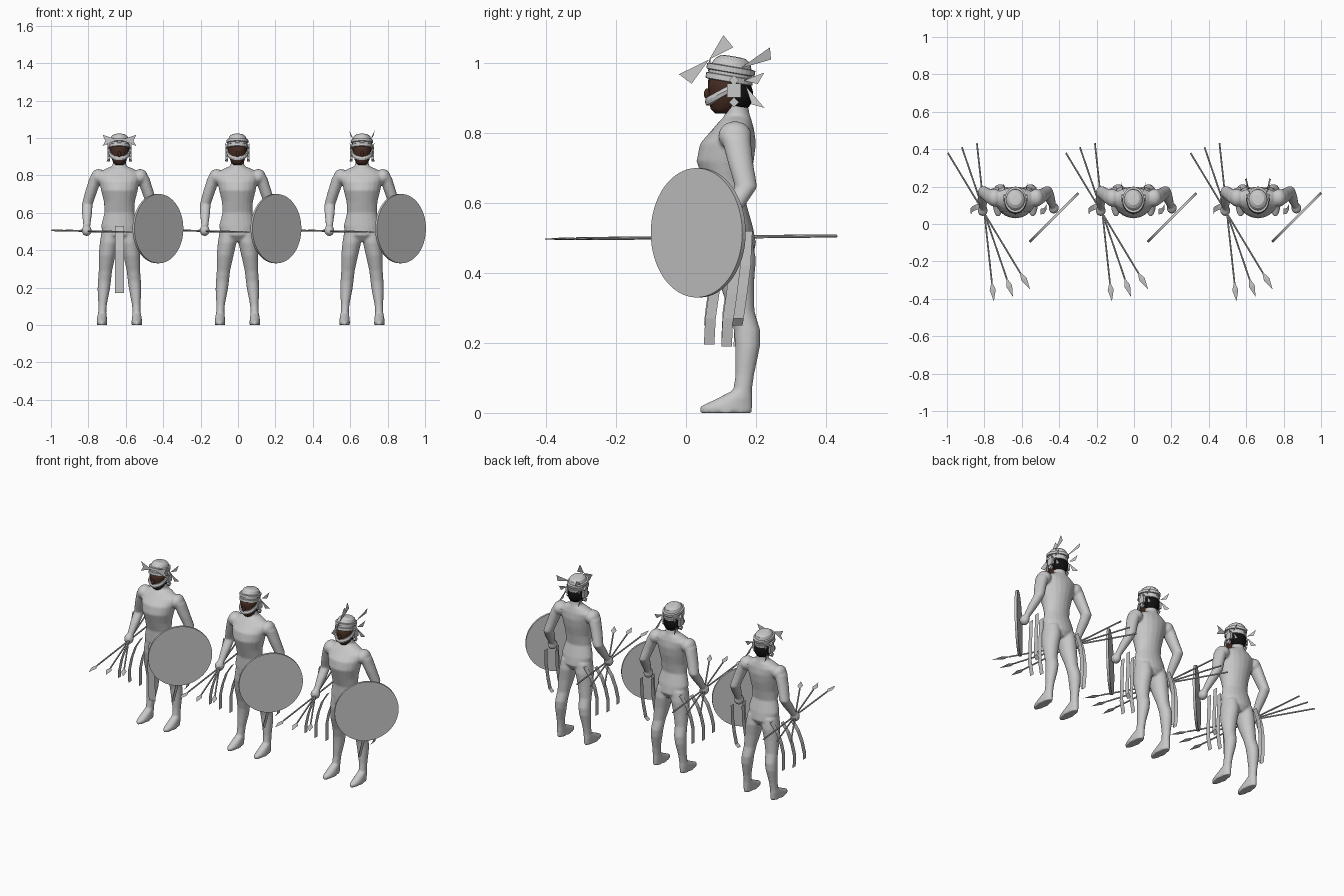
import bpy, bmesh, math
from mathutils import Vector, Matrix

if "Cube" in bpy.data.objects:
    bpy.data.objects.remove(bpy.data.objects["Cube"])


def material(name, rgb):
    m = bpy.data.materials.new(name)
    m.diffuse_color = (*rgb, 1)
    m.use_nodes = True
    m.node_tree.nodes["Principled BSDF"].inputs["Base Color"].default_value = m.diffuse_color
    return m


GREY = material("light grey", (0.58, 0.58, 0.58))
BROWN = material("dark brown skin", (0.06, 0.025, 0.016))
BLACK = material("black hair", (0.005, 0.005, 0.005))


def finish(name, bm, mat=GREY, smooth=True):
    bmesh.ops.recalc_face_normals(bm, faces=bm.faces)
    me = bpy.data.meshes.new(name)
    bm.to_mesh(me)
    bm.free()
    me.materials.append(mat)
    ob = bpy.data.objects.new(name, me)
    bpy.context.collection.objects.link(ob)
    if smooth:
        me.shade_smooth()
    return ob


def loft(bm, rings, n=20):
    """Stack of horizontal ellipses (x, y, z, rx, ry), capped."""
    loops = [[bm.verts.new((x + rx * math.cos(2 * math.pi * i / n),
                            y + ry * math.sin(2 * math.pi * i / n), z))
              for i in range(n)] for x, y, z, rx, ry in rings]
    for a, b in zip(loops, loops[1:]):
        for i in range(n):
            j = (i + 1) % n
            bm.faces.new((a[i], a[j], b[j], b[i]))
    bm.faces.new(loops[0])
    bm.faces.new(loops[-1])


def ball(bm, c, r):
    bmesh.ops.create_uvsphere(bm, u_segments=20, v_segments=12, radius=1,
                              matrix=Matrix.Translation(c) @ Matrix.Diagonal((*r, 1)))


def plates(name, polys):
    bm = bmesh.new()
    for p in polys:
        bm.faces.new([bm.verts.new(v) for v in p])
    return finish(name, bm, smooth=False)


def ribbon(path, w):
    """Quads along a path of (x, y, z), w wide in y."""
    out = []
    for (x, y, z), (u, v, t) in zip(path, path[1:]):
        out.append([(x, y - w, z), (x, y + w, z), (u, v + w, t), (u, v - w, t)])
    return out


# Body: torso, legs, arms and fists blended into one skin
bm = bmesh.new()
loft(bm, [(0, .14, .445, .04, .04), (0, .135, .48, .09, .066), (0, .13, .53, .098, .062),
          (0, .12, .60, .08, .052), (0, .115, .66, .083, .066), (0, .112, .72, .098, .082),
          (0, .12, .77, .108, .08), (0, .135, .81, .115, .06), (0, .142, .835, .075, .046),
          (0, .147, .85, .038, .036), (0, .142, .90, .031, .031)])
for s in (-1, 1):
    loft(bm, [(s * .093, .115, 0, .028, .075), (s * .093, .115, .018, .028, .075),
              (s * .093, .14, .042, .026, .05), (s * .092, .162, .065, .022, .027),
              (s * .09, .168, .11, .023, .027), (s * .084, .176, .19, .033, .036),
              (s * .08, .175, .235, .035, .038), (s * .075, .16, .29, .036, .036),
              (s * .066, .145, .37, .045, .05), (s * .055, .14, .44, .05, .06),
              (s * .05, .135, .50, .045, .055)])
    hand = Vector((-.175, .072, .505)) if s < 0 else Vector((.205, .085, .515))
    ball(bm, hand, (.027, .03, .03))
    ball(bm, (s * .112, .14, .792), (.04, .048, .042))
    elbow = Vector((s * .172, .172, .645))
    mid = elbow.lerp(hand, .35)
    loft(bm, [(*hand, .016, .018), (*elbow.lerp(hand, .75), .02, .024),
              (*mid, .027, .032), (*elbow, .029, .032),
              (s * .152, .157, .71, .032, .036), (s * .125, .142, .79, .034, .042),
              (s * .10, .14, .815, .03, .03)])
body = finish("body", bm)
rm = body.modifiers.new("blend", 'REMESH')
rm.mode, rm.voxel_size, rm.use_smooth_shade = 'VOXEL', .006, True
sm = body.modifiers.new("soften", 'SMOOTH')
sm.factor, sm.iterations = .5, 5

# Head with nose, and hair
bm = bmesh.new()
loft(bm, [(0, .105, .856, .02, .022), (0, .108, .87, .034, .038), (0, .115, .90, .045, .05),
          (0, .12, .93, .05, .057), (0, .122, .965, .051, .058)])
ball(bm, (0, .062, .912), (.009, .011, .016))
head = finish("head", bm, BROWN)
bm = bmesh.new()
ball(bm, (0, .15, .91), (.046, .042, .05))
hair = finish("hair", bm, BLACK)

# Cap with two raised bands, tilted backward
bm = bmesh.new()
loft(bm, [(0, .128, .945, .053, .062), (0, .128, .947, .057, .068), (0, .128, .962, .057, .068),
          (0, .128, .964, .052, .062), (0, .128, .972, .052, .062), (0, .128, .974, .058, .07),
          (0, .128, .989, .058, .07), (0, .128, .991, .05, .058), (0, .13, 1.008, .044, .05),
          (0, .13, 1.018, .032, .036), (0, .13, 1.02, .015, .018)], 28)
bmesh.ops.rotate(bm, verts=bm.verts, cent=(0, .128, .98), matrix=Matrix.Rotation(-.17, 3, 'X'))
cap = finish("cap", bm, smooth=False)

# Chin band around the lower face
bm = bmesh.new()
prev = None
for k in range(13):
    a = math.pi * k / 12
    f = math.sin(a)
    c = Vector((.052 * math.cos(a), .122 - .06 * f, .925 - .035 * f))
    o = Vector((math.cos(a), -f, 0)) * .008
    up = Vector((0, 0, .011))
    ring = [bm.verts.new(c + d) for d in (o * .6 + up, o, o * .6 - up, -o - up, -o + up)]
    if prev:
        for i in range(5):
            j = (i + 1) % 5
            bm.faces.new((prev[i], prev[j], ring[j], ring[i]))
    else:
        bm.faces.new(ring)
    prev = ring
bm.faces.new(prev)
chin = finish("chin_band", bm, smooth=False)

# Ear ornaments: square plate with diamonds above and below
bm = bmesh.new()
for s in (-1, 1):
    for z, size, turn in ((.922, .04, 0), (.888, .02, math.pi / 4), (.951, .02, math.pi / 4)):
        bmesh.ops.create_cube(bm, size=1, matrix=Matrix.Translation((s * .057, .137, z))
                              @ Matrix.Rotation(turn, 4, 'X')
                              @ Matrix.Diagonal((.014, size, size, 1)))
ears = finish("ear_ornaments", bm, smooth=False)
tails = plates("ear_feathers", [t for s in (-1, 1) for t in (
    [(s * .05, .165, .95), (s * .066, .224, .973), (s * .062, .205, .94)],
    [(s * .05, .17, .935), (s * .068, .224, .872), (s * .06, .188, .882)])])

# Round shield, turned 45 degrees
bm = bmesh.new()
bmesh.ops.create_cone(bm, cap_ends=True, segments=64, radius1=.185, radius2=.185, depth=.014,
                      matrix=Matrix.Translation((.206, .035, .515))
                      @ Matrix.Rotation(math.pi / 4, 4, 'Z') @ Matrix.Rotation(math.pi / 2, 4, 'X'))
shield = finish("shield", bm, smooth=False)

# Three spears crossing in the right hand
bm = bmesh.new()
for back, tip in (((-.361, .38), (.078, -.348)), ((-.286, .41), (-.013, -.39)),
                  ((-.206, .432), (-.115, -.414))):
    b, t = Vector((*back, .506)), Vector((*tip, .497))
    d = (t - b).normalized()
    side = Vector((-d.y, d.x, 0)).normalized()
    neck = t - d * .10
    bmesh.ops.create_cone(bm, cap_ends=True, segments=8, radius1=.0045, radius2=.0045,
                          depth=(neck - b).length,
                          matrix=Matrix.Translation((b + neck) / 2)
                          @ d.to_track_quat('Z', 'Y').to_matrix().to_4x4())
    m = t - d * .062
    up = Vector((0, 0, .004))
    ring = [bm.verts.new(m + o) for o in (side * .016, up, -side * .016, -up)]
    for end in (t, neck - d * .01):
        v = bm.verts.new(end)
        for i in range(4):
            bm.faces.new((ring[i], ring[(i + 1) % 4], v))
spears = finish("spears", bm, smooth=False)

# Ribbons hanging from both forearms
polys = []
for y, x, z in ((.07, -.235, .25), (.12, -.20, .21), (.155, -.15, .19)):
    polys += ribbon([(x + .06, y + .03, .49), (x + .025, y + .02, .43), (x + .005, y + .01, .36),
                     (x - .004, y, .29), (x, y - .004, z)], .015)
for y, x, z in ((.07, .135, .195), (.12, .105, .19), (.15, .16, .25)):
    polys += ribbon([(x + .03, y + .025, .52), (x + .03, y + .02, .42), (x + .025, y + .01, .34),
                     (x + .018, y, .27), (x, y - .004, z)], .015)
ribbons = plates("arm_ribbons", polys)

# Pieces worn by a single figure
loin = plates("loincloth", [[(-.024, .055, .53), (.024, .055, .53), (.024, .04, .40), (-.024, .04, .40)],
                            [(-.024, .04, .40), (.024, .04, .40), (.024, .054, .17), (-.024, .054, .17)]])
wide = plates("side_feathers", [[(s * .01, .06, .99), (s * .09, .07, 1.017), (s * .075, .07, .985),
                                 (s * .09, .07, .957)] for s in (-1, 1)])
crest = plates("crest_feathers", [[(0, .066, 1.01), (0, .107, 1.08), (0, .135, 1.045)],
                                  [(0, .066, 1.01), (0, -.02, .968), (0, .016, .941)]])
horns = plates("rear_feathers", [[(s * .042, .155, .985), (s * .07, .24, 1.045), (s * .06, .243, 1.01)]
                                 for s in (-1, 1)])

# Place the three figures
shared = [body, head, hair, cap, chin, ears, tails, shield, spears, ribbons]
for ob in shared:
    for x in (-.003, .663):
        twin = ob.copy()
        twin.location.x = x
        bpy.context.collection.objects.link(twin)
    ob.location.x = -.634
for ob in (loin, wide):
    ob.location.x = -.634
for ob in (crest, horns):
    ob.location.x = .663
